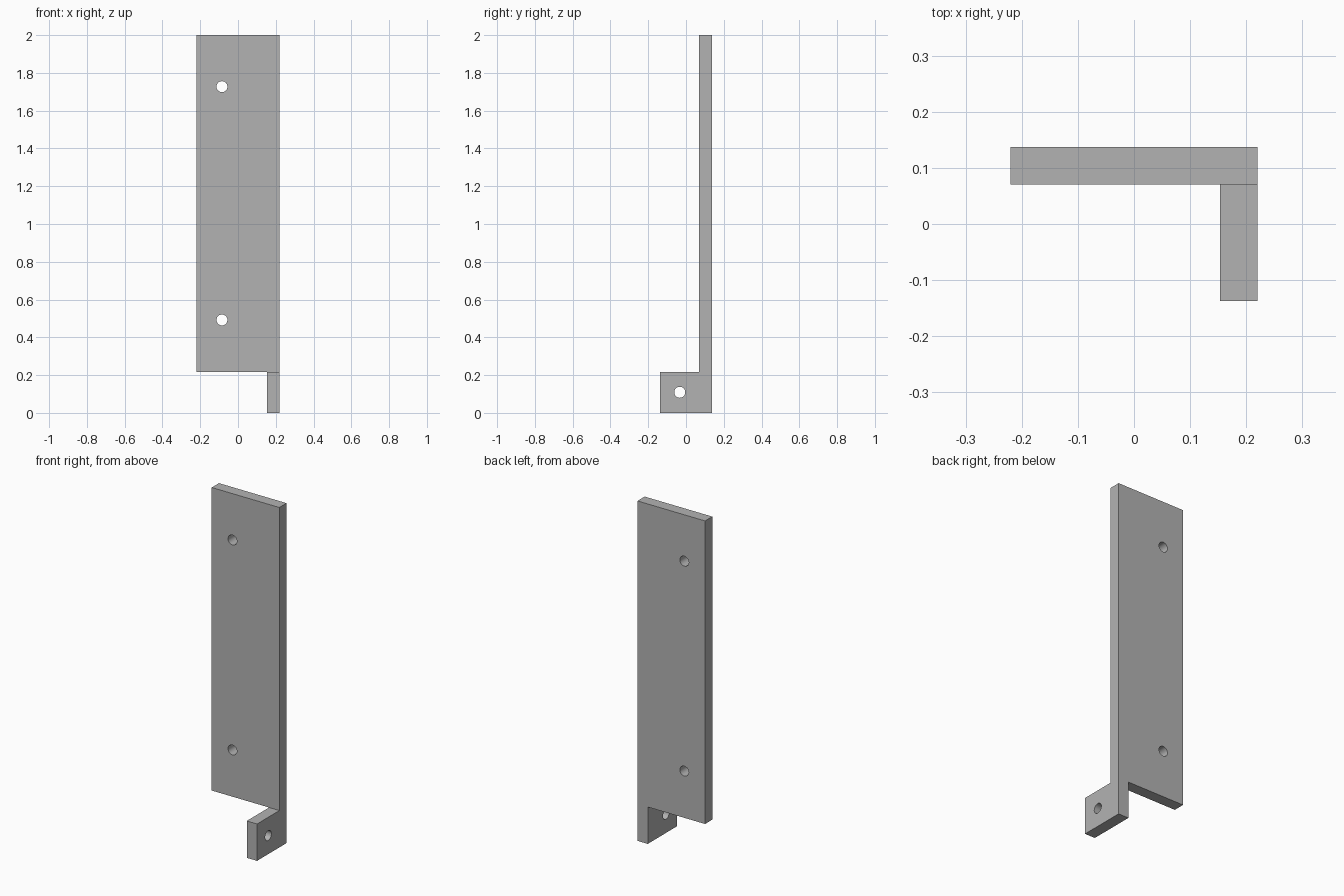
import bpy
import math

if "Cube" in bpy.data.objects:
    bpy.data.objects.remove(bpy.data.objects["Cube"])

metal = bpy.data.materials.new("grey metal")
metal.use_nodes = True
GREY = (0.45, 0.45, 0.45, 1)
metal.diffuse_color = GREY
metal.node_tree.nodes["Principled BSDF"].inputs["Base Color"].default_value = GREY

HALF_W, HALF_D = 0.22, 0.137
THICK = 0.067
TAB_TOP = 0.217
HOLE_R = 0.029


def box(name, low, high):
    bpy.ops.mesh.primitive_cube_add(size=1, location=[(a + b) / 2 for a, b in zip(low, high)])
    ob = bpy.context.object
    ob.name = name
    ob.scale = [b - a for a, b in zip(low, high)]
    bpy.ops.object.transform_apply(location=True, rotation=False, scale=True)
    ob.data.materials.append(metal)
    return ob


def drill(location, rotation):
    bpy.ops.mesh.primitive_cylinder_add(vertices=32, radius=HOLE_R, depth=0.3,
                                        location=location, rotation=rotation)
    ob = bpy.context.object
    ob.name = "hole_cutter"
    ob.hide_render = True
    ob.data.materials.append(metal)
    return ob


def combine(target, tool, operation):
    mod = target.modifiers.new(operation.lower(), "BOOLEAN")
    mod.operation = operation
    mod.solver = "EXACT"
    mod.object = tool
    bpy.context.view_layer.objects.active = target
    bpy.ops.object.modifier_apply(modifier=mod.name)
    bpy.data.objects.remove(tool)


# Tall mounting plate, with the bent tab at its lower left corner
bracket = box("bracket", (-HALF_W, HALF_D - THICK, TAB_TOP), (HALF_W, HALF_D, 2))
tab = box("tab", (HALF_W - THICK, -HALF_D, 0), (HALF_W, HALF_D, TAB_TOP))
combine(bracket, tab, "UNION")

# Two screw holes through the plate
for z in (0.492, 1.727):
    combine(bracket, drill((-0.085, HALF_D, z), (math.pi / 2, 0, 0)), "DIFFERENCE")

# Screw hole through the tab
combine(bracket, drill((HALF_W, -0.033, 0.109), (0, math.pi / 2, 0)), "DIFFERENCE")

bpy.ops.object.select_all(action="DESELECT")
bracket.select_set(True)
bpy.context.view_layer.objects.active = bracket
bpy.ops.object.shade_smooth_by_angle(angle=math.radians(30))
